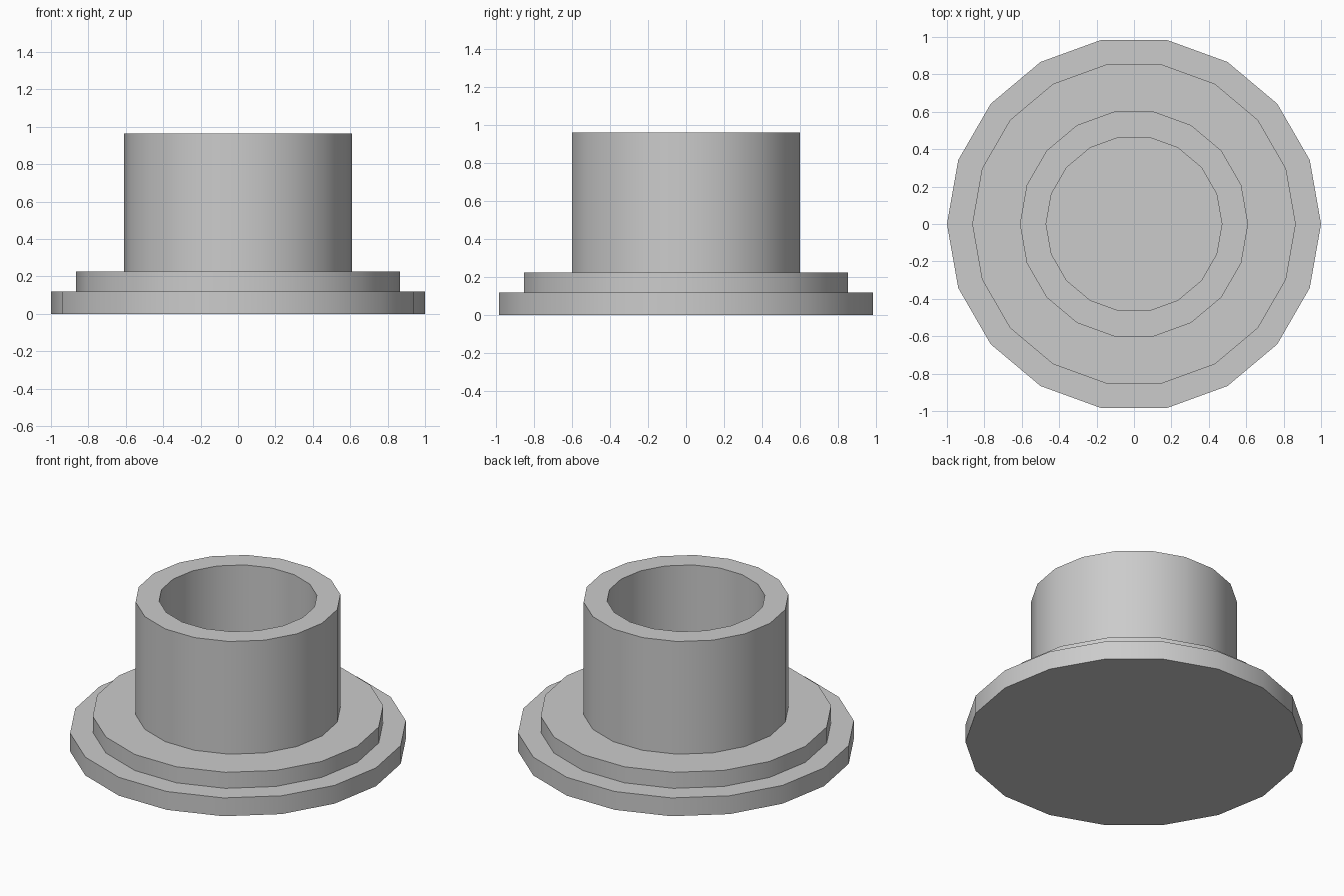
import bpy
import bmesh
import math

SIDES = 18

default = bpy.data.objects.get("Cube")
if default:
    bpy.data.objects.remove(default, do_unlink=True)

GREY = (0.6, 0.6, 0.6, 1.0)
mat = bpy.data.materials.new("plain grey")
mat.use_nodes = True
mat.diffuse_color = GREY
mat.node_tree.nodes["Principled BSDF"].inputs["Base Color"].default_value = GREY


def lathe(name, profile):
    """Revolve (radius, z) points around the z axis."""
    bm = bmesh.new()
    verts = [bm.verts.new((r, 0, z)) for r, z in profile]
    edges = [bm.edges.new(pair) for pair in zip(verts, verts[1:])]
    bmesh.ops.spin(bm, geom=verts + edges, cent=(0, 0, 0), axis=(0, 0, 1),
                   angle=math.tau, steps=SIDES, use_merge=True)
    bmesh.ops.remove_doubles(bm, verts=bm.verts, dist=0.0001)
    bmesh.ops.recalc_face_normals(bm, faces=bm.faces)
    mesh = bpy.data.meshes.new(name)
    bm.to_mesh(mesh)
    bm.free()
    mesh.materials.append(mat)
    obj = bpy.data.objects.new(name, mesh)
    bpy.context.collection.objects.link(obj)
    bpy.ops.object.select_all(action="DESELECT")
    obj.select_set(True)
    bpy.context.view_layer.objects.active = obj
    bpy.ops.object.shade_smooth_by_angle(angle=math.radians(30))
    return obj


# Stepped solid flange
lathe("stepped_flange", [(0, 0), (1, 0), (1, 0.12), (0.865, 0.12),
                         (0.865, 0.225), (0, 0.225)])

# Hollow sleeve standing on the flange
lathe("hollow_sleeve", [(0.61, 0.225), (0.61, 0.963), (0.47, 0.963),
                        (0.47, 0.225)])
